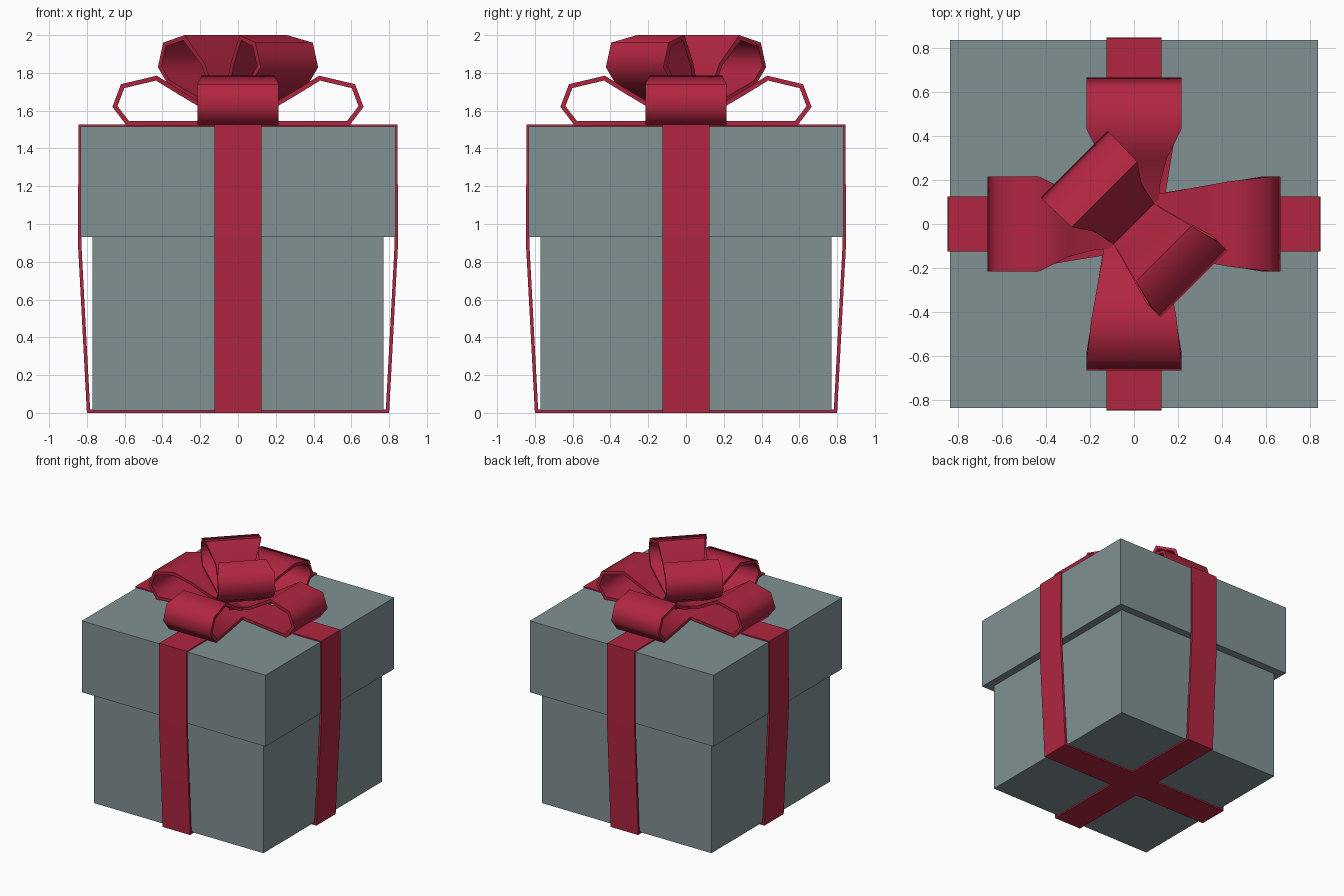
import bpy, bmesh, math
from mathutils import Matrix, Vector

if "Cube" in bpy.data.objects:
    bpy.data.objects.remove(bpy.data.objects["Cube"])


def make_mat(name, col):
    m = bpy.data.materials.new(name)
    m.diffuse_color = (*col, 1)
    m.use_nodes = True
    m.node_tree.nodes["Principled BSDF"].inputs["Base Color"].default_value = m.diffuse_color
    return m


GREY = make_mat("slate grey", (0.22, 0.285, 0.295))
RED = make_mat("ribbon red", (0.44, 0.019, 0.052))


def finish(bm, name, mat, angle=None):
    bmesh.ops.recalc_face_normals(bm, faces=bm.faces)
    me = bpy.data.meshes.new(name)
    bm.to_mesh(me)
    bm.free()
    me.materials.append(mat)
    ob = bpy.data.objects.new(name, me)
    bpy.context.collection.objects.link(ob)
    if angle:
        bpy.ops.object.select_all(action='DESELECT')
        ob.select_set(True)
        bpy.context.view_layer.objects.active = ob
        bpy.ops.object.shade_smooth_by_angle(angle=math.radians(angle))
    return ob


def box(name, half, z0, z1):
    bm = bmesh.new()
    bmesh.ops.create_cube(bm, size=1, matrix=Matrix.Translation((0, 0, (z0 + z1) / 2))
                          @ Matrix.Diagonal((2 * half, 2 * half, z1 - z0, 1)))
    return finish(bm, name, GREY)


def strip(name, pts, turn, thick, closed=False):
    """Ribbon along (r, z, half_width) points, counter-clockwise, thickened inward."""
    n = len(pts)
    p2 = [Vector(p[:2]) for p in pts]
    bm = bmesh.new()
    rings = []
    for i, (r, z, w) in enumerate(pts):
        # mitred inward offset
        norms = []
        for a, b in ((i - 1, i), (i, i + 1)):
            if closed or (a >= 0 and b < n):
                d = (p2[b % n] - p2[a % n]).normalized()
                norms.append(Vector((-d.y, d.x)))
        m = sum(norms, Vector((0, 0))).normalized()
        q = p2[i] + m * (thick / max(m.dot(norms[0]), 0.4))
        rings.append([bm.verts.new(c) for c in
                      ((r, -w, z), (r, w, z), (q.x, w, q.y), (q.x, -w, q.y))])
    for i in range(n if closed else n - 1):
        a, b = rings[i], rings[(i + 1) % n]
        for k in range(4):
            bm.faces.new((a[k], a[(k + 1) % 4], b[(k + 1) % 4], b[k]))
    if not closed:
        bm.faces.new(rings[0])
        bm.faces.new(rings[-1])
    bmesh.ops.rotate(bm, verts=bm.verts, matrix=Matrix.Rotation(math.radians(turn), 3, 'Z'))
    return finish(bm, name, RED, 66)


# Box and overhanging lid
box("box_base", 0.77, 0.012, 0.98)
box("box_lid", 0.835, 0.93, 1.516)

# Two bands wrapped around the box
half = [(0.80, 0.0), (0.847, 0.89), (0.847, 0.98), (0.844, 1.526)]
loop = half + [(-r, z) for r, z in reversed(half)]
for name, turn in (("band_side_to_side", 0), ("band_front_to_back", 90)):
    strip(name, [(r, z, 0.125) for r, z in loop], turn, 0.018, True)

# Four lower bow loops: the right and front ones taper evenly, the others pinch
lower = [(0.0, 1.522), (0.15, 1.522), (0.59, 1.522), (0.665, 1.62), (0.62, 1.74),
         (0.43, 1.785), (0.30, 1.705), (0.19, 1.64), (0.0, 1.58)]
even = [0.12, 0.145, 0.215, 0.215, 0.215, 0.193, 0.17, 0.15, 0.12]
pinch = [0.12, 0.145, 0.215, 0.215, 0.215, 0.215, 0.15, 0.12, 0.10]
for name, turn, ws in (("right", 0, even), ("back", 90, pinch),
                       ("left", 180, pinch), ("front", 270, even)):
    strip("lower_loop_" + name, [(r, z, w) for (r, z), w in zip(lower, ws)], turn, 0.024)

# Two raised diagonal bow loops
upper = [(0.0, 1.59), (0.10, 1.625), (0.31, 1.74), (0.385, 1.83), (0.345, 1.96),
         (0.19, 2.0), (0.10, 1.85), (0.05, 1.72), (0.0, 1.64)]
even_up = [0.13, 0.155, 0.215, 0.215, 0.215, 0.178, 0.155, 0.14, 0.13]
pinch_up = [0.13, 0.15, 0.215, 0.215, 0.215, 0.21, 0.15, 0.14, 0.13]
for name, turn, ws in (("front_right", -45, even_up), ("back_left", 135, pinch_up)):
    strip("upper_loop_" + name, [(r, z, w) for (r, z), w in zip(upper, ws)], turn, 0.024)
